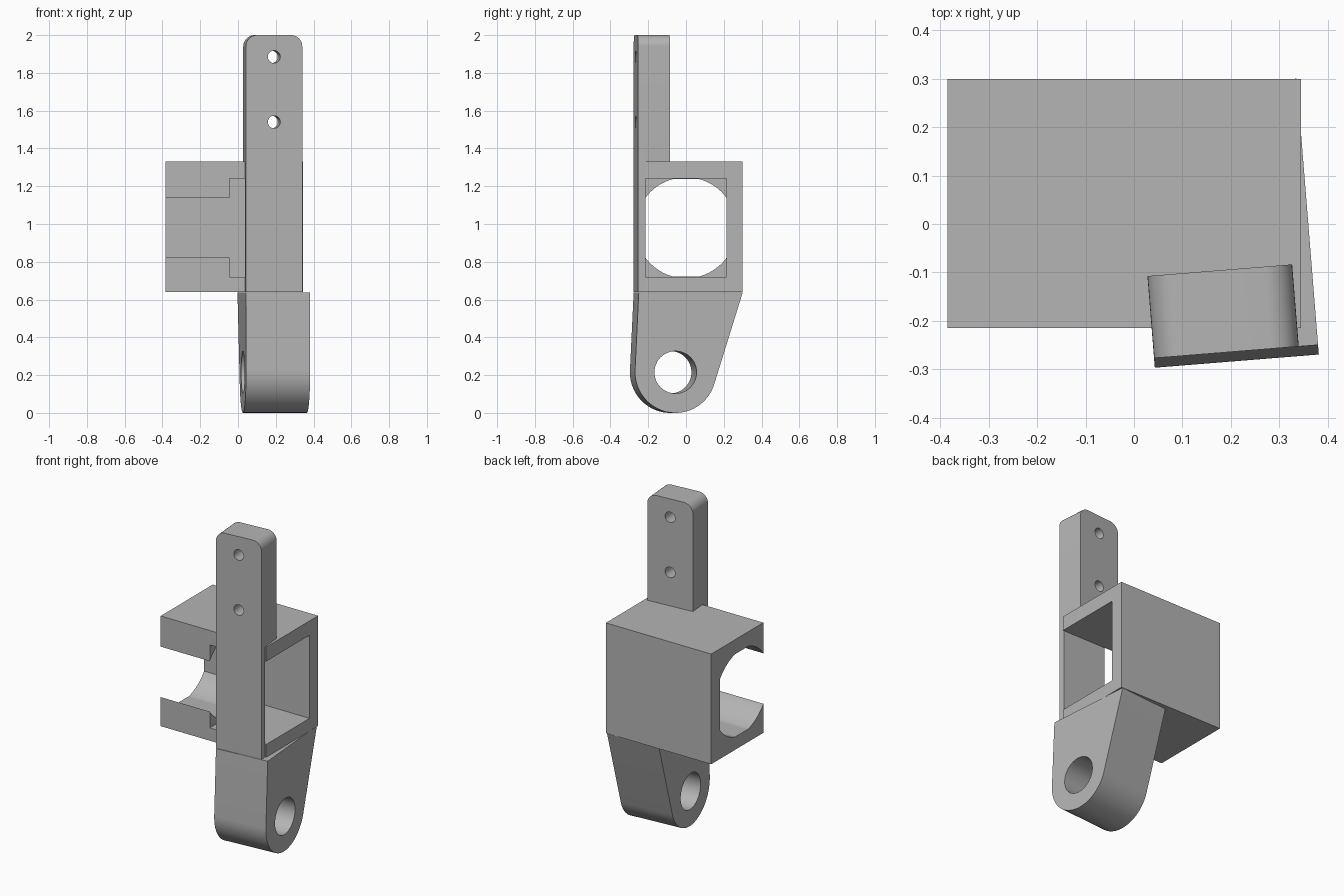
import bpy, bmesh
from math import sin, cos, pi, atan2, acos, hypot, radians
from mathutils import Matrix

if "Cube" in bpy.data.objects:
    bpy.data.objects.remove(bpy.data.objects["Cube"])

grey = bpy.data.materials.new("plain grey")
grey.use_nodes = True
colour = (0.46, 0.46, 0.46, 1)
grey.diffuse_color = colour
grey.node_tree.nodes["Principled BSDF"].inputs["Base Color"].default_value = colour

# The arm and lug share a frame turned slightly about z
TILT = Matrix.Translation((0.043, -0.297, 0)) @ Matrix.Rotation(radians(4.6), 4, "Z")


def prism(name, points, lo, hi, axis="X", matrix=None):
    """Extrude a closed profile along X (points are y, z) or Y (points are x, z)."""
    bm = bmesh.new()
    rings = []
    for t in (lo, hi):
        rings.append([bm.verts.new((t, a, b) if axis == "X" else (a, t, b)) for a, b in points])
    bm.faces.new(rings[0])
    bm.faces.new(rings[1])
    n = len(points)
    for i in range(n):
        j = (i + 1) % n
        bm.faces.new((rings[0][i], rings[0][j], rings[1][j], rings[1][i]))
    bmesh.ops.recalc_face_normals(bm, faces=bm.faces)
    if matrix:
        bm.transform(matrix)
    mesh = bpy.data.meshes.new(name)
    bm.to_mesh(mesh)
    bm.free()
    mesh.materials.append(grey)
    obj = bpy.data.objects.new(name, mesh)
    bpy.context.collection.objects.link(obj)
    return obj


def arc(a, b, r, start, end, n):
    return [(a + r * cos(start + (end - start) * i / n),
             b + r * sin(start + (end - start) * i / n)) for i in range(n + 1)]


def circle(a, b, r, n=48):
    return arc(a, b, r, 0, 2 * pi, n)[:-1]


def rect(a0, a1, b0, b1):
    return [(a0, b0), (a1, b0), (a1, b1), (a0, b1)]


def select(obj):
    bpy.ops.object.select_all(action="DESELECT")
    obj.select_set(True)
    bpy.context.view_layer.objects.active = obj


def cut(obj, cutter):
    select(obj)
    mod = obj.modifiers.new("cut", "BOOLEAN")
    mod.operation = "DIFFERENCE"
    mod.solver = "EXACT"
    mod.object = cutter
    bpy.ops.object.modifier_apply(modifier=mod.name)
    bpy.data.objects.remove(cutter)


def cavity():
    return prism("cavity_cutter", rect(-0.2155, 0.215, 0.72, 1.24), -0.045, 0.5)


# Housing: square pocket on one side, flattened bore on the other, open front
housing = prism("housing", rect(-0.215, 0.30, 0.64, 1.33), -0.385, 0.345)
cut(housing, cavity())
bore = [(max(-0.22, min(0.2145, y)), 0.98 + max(-0.259, min(0.259, z)))
        for y, z in circle(0, 0, 0.267, 128)]
cut(housing, prism("bore_cutter", bore, -0.5, -0.04))

# Upright arm with rounded top corners and two screw holes
W, TOP, R = 0.30, 2.0, 0.06
outline = [(0, 0.64), (W, 0.64)]
outline += arc(W - R, TOP - R, R, 0, pi / 2, 10) + arc(R, TOP - R, R, pi / 2, pi, 10)
arm = prism("upright_arm", outline, 0.02, 0.19, "Y", TILT)
for z in (1.54, 1.885):
    cut(arm, prism("screw_cutter", circle(W / 2, z, 0.033, 32), -0.1, 0.4, "Y", TILT))
cut(arm, cavity())

# Pivot lug: straight sides tangent to a round end, with a through hole
C, RAD, LUG_TOP = 0.215, 0.215, 0.638
front, back = (0.02, LUG_TOP), (0.572, LUG_TOP)


def tangent(point, side):
    dy, dz = point[0] - C, point[1] - RAD
    return atan2(dz, dy) + side * acos(RAD / hypot(dy, dz))


lug_outline = [back, front] + arc(C, RAD, RAD, tangent(front, 1), tangent(back, -1) + 2 * pi, 40)
lug = prism("pivot_lug", lug_outline, 0, 0.34, "X", TILT)
cut(lug, prism("pivot_cutter", circle(C, RAD, 0.112), -0.2, 0.6, "X", TILT))

for part in (housing, arm, lug):
    select(part)
    bpy.ops.object.shade_smooth_by_angle(angle=radians(30))
